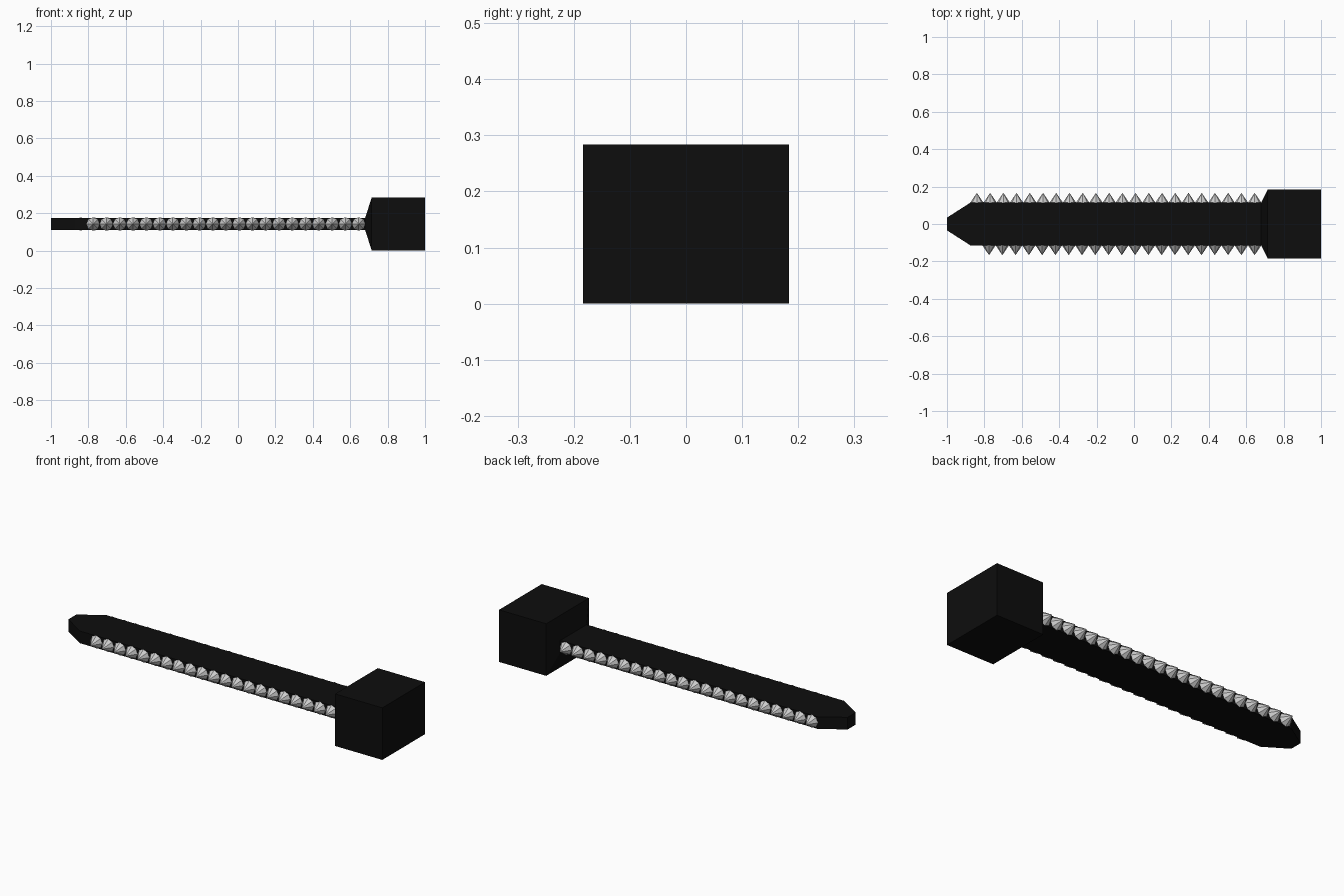
import bpy, bmesh, math
from mathutils import Matrix, Vector

if "Cube" in bpy.data.objects:
    bpy.data.objects.remove(bpy.data.objects["Cube"])

ZC = 0.142  # height of the long axis


def material(name, v):
    m = bpy.data.materials.new(name)
    m.diffuse_color = (v, v, v, 1)
    m.use_nodes = True
    m.node_tree.nodes["Principled BSDF"].inputs["Base Color"].default_value = m.diffuse_color
    return m


black = material("black", 0.004)
bone = material("pale grey", 0.6)


def finish(name, bm, mat):
    bmesh.ops.recalc_face_normals(bm, faces=bm.faces)
    me = bpy.data.meshes.new(name)
    bm.to_mesh(me)
    bm.free()
    me.materials.append(mat)
    ob = bpy.data.objects.new(name, me)
    bpy.context.collection.objects.link(ob)
    return ob


def loft(name, sections, mat):
    """Rectangular sections (x, half width, half height) joined along x."""
    bm = bmesh.new()
    rings = [[bm.verts.new((x, sy * w, ZC + sz * h))
              for sy, sz in ((-1, -1), (1, -1), (1, 1), (-1, 1))]
             for x, w, h in sections]
    for a, b in zip(rings, rings[1:]):
        for i in range(4):
            j = (i + 1) % 4
            bm.faces.new((a[i], a[j], b[j], b[i]))
    bm.faces.new(rings[0])
    bm.faces.new(rings[-1])
    return finish(name, bm, mat)


# Flat blade with tapered tip, flaring into the block handle
loft("blade_and_handle", [(-1, 0.034, 0.033), (-0.875, 0.114, 0.033),
                          (0.68, 0.114, 0.033), (0.715, 0.184, 0.142),
                          (1, 0.184, 0.142)], black)


# Rows of small faceted cone teeth along both edges
def teeth(name, side, first, count):
    bm = bmesh.new()
    rot = Matrix.Rotation(-side * math.pi / 2, 4, 'X')
    for i in range(count):
        x = first + i * (0.645 - first) / (count - 1)
        pos = Matrix.Translation(Vector((x, side * 0.14, ZC)))
        bmesh.ops.create_cone(bm, cap_ends=True, segments=8, radius1=0.036,
                              radius2=0, depth=0.053, matrix=pos @ rot)
    return finish(name, bm, bone)


teeth("front_teeth", -1, -0.775, 21)
teeth("back_teeth", 1, -0.84, 22)
